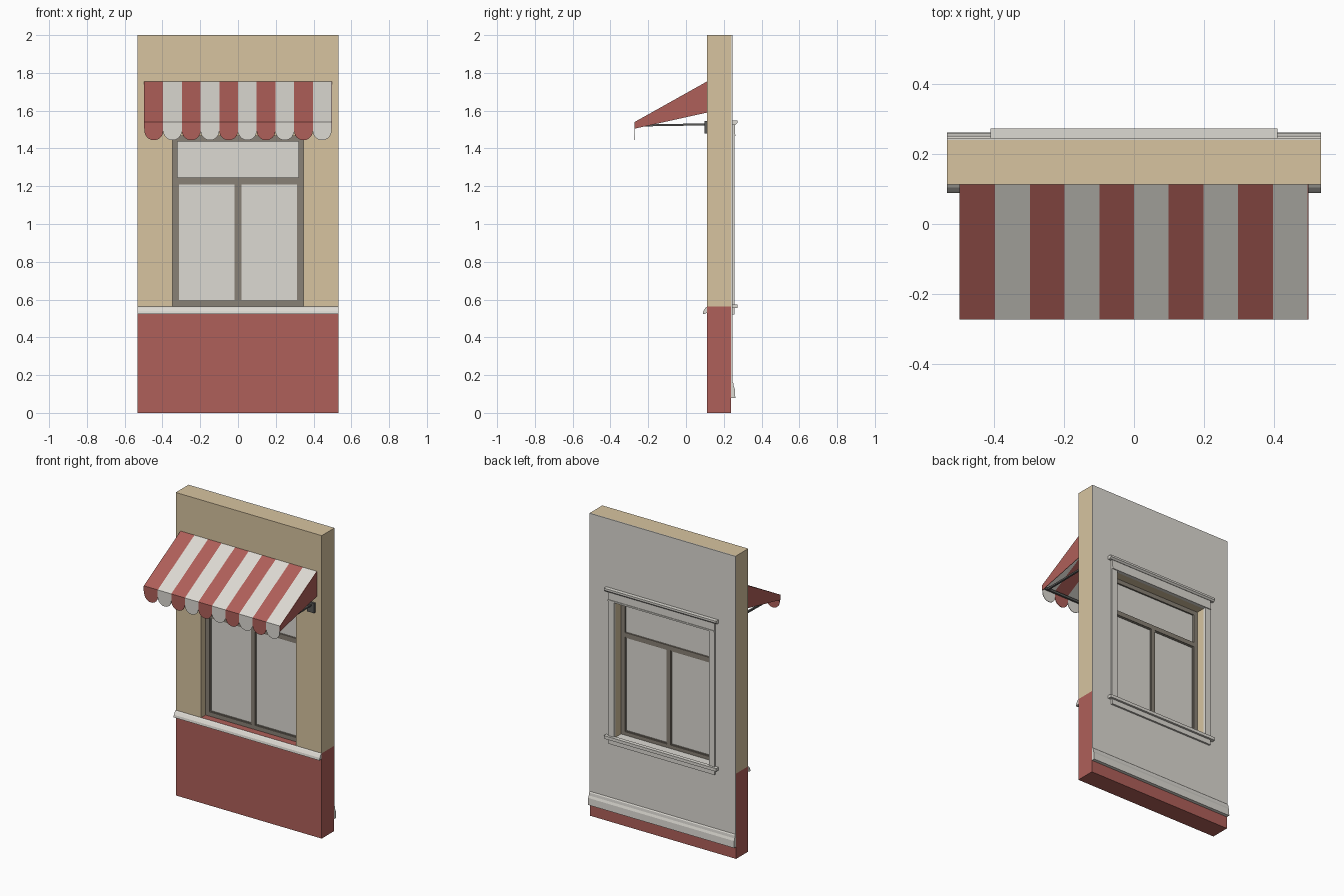
import bpy
import bmesh
from math import sin, cos, pi

cube = bpy.data.objects.get("Cube")
if cube:
    bpy.data.objects.remove(cube, do_unlink=True)


def material(name, rgb):
    m = bpy.data.materials.new(name)
    m.use_nodes = True
    m.diffuse_color = (*rgb, 1)
    m.node_tree.nodes["Principled BSDF"].inputs["Base Color"].default_value = (*rgb, 1)
    return m


RED = material("brick red", (0.43, 0.115, 0.1))
TAN = material("tan stucco", (0.68, 0.55, 0.35))
WHITE = material("warm white", (0.72, 0.70, 0.65))
TAUPE = material("taupe frame", (0.25, 0.22, 0.18))
METAL = material("dark metal", (0.1, 0.1, 0.095))


def prism(name, profile, lo, hi, mat, axis="y"):
    """Extrude a profile: (x, z) points along y, or (y, z) points along x."""
    bm = bmesh.new()
    place = (lambda p, t: (p[0], t, p[1])) if axis == "y" else (lambda p, t: (t, p[0], p[1]))
    a = [bm.verts.new(place(p, lo)) for p in profile]
    b = [bm.verts.new(place(p, hi)) for p in profile]
    bm.faces.new(a)
    bm.faces.new(b[::-1])
    for i in range(len(a)):
        j = (i + 1) % len(a)
        bm.faces.new((a[i], b[i], b[j], a[j]))
    return finish(name, bm, mat)


def finish(name, bm, mat):
    bmesh.ops.recalc_face_normals(bm, faces=bm.faces)
    me = bpy.data.meshes.new(name)
    bm.to_mesh(me)
    bm.free()
    me.materials.append(mat)
    ob = bpy.data.objects.new(name, me)
    bpy.context.collection.objects.link(ob)
    return ob


def rect(x0, x1, z0, z1):
    return [(x0, z0), (x1, z0), (x1, z1), (x0, z1)]


def box(name, x0, x1, y0, y1, z0, z1, mat):
    return prism(name, rect(x0, x1, z0, z1), y0, y1, mat)


def ring(name, outer, inner, y0, y1, mat):
    """Rectangular slab with a rectangular hole."""
    bm = bmesh.new()
    loops = [[bm.verts.new((x, y, z)) for x, z in rect(*r)]
             for r, y in ((outer, y0), (inner, y0), (inner, y1), (outer, y1))]
    for k in range(4):
        p, q = loops[k], loops[(k + 1) % 4]
        for i in range(4):
            j = (i + 1) % 4
            bm.faces.new((p[i], p[j], q[j], q[i]))
    return finish(name, bm, mat)


W = 0.533                      # half width of wall
FRONT, BACK, INNER = 0.112, 0.239, 0.246
OX, OZ0, OZ1 = 0.347, 0.563, 1.465   # window opening

# Wall: red base, tan upper part around the opening, plaster lining
box("wall_base", -W, W, FRONT, BACK, 0, OZ0, RED)
prism("wall_upper", [(-W, OZ0), (-OX, OZ0), (-OX, OZ1), (OX, OZ1),
                     (OX, OZ0), (W, OZ0), (W, 2), (-W, 2)], FRONT, BACK, TAN)
ring("inner_plaster", (-W, W, 0.08, 2), (-OX, OX, OZ0, OZ1), BACK, INNER, WHITE)

# Mouldings running the full width
prism("outer_ledge", [(FRONT, OZ0), (0.104, 0.557), (0.092, 0.54), (0.089, 0.524),
                      (0.1, 0.524), (FRONT, 0.53)], -W, W, WHITE, "x")
prism("baseboard", [(INNER, 0.08), (0.261, 0.08), (0.259, 0.125), (0.253, 0.14),
                    (0.251, 0.158), (INNER, 0.165)], -W, W, WHITE, "x")

# Window frame, bars and panes
T = 0.028
F0, F1 = 0.158, 0.182
ring("window_frame", (-OX, OX, OZ0, OZ1), (-OX + T, OX - T, OZ0 + T, OZ1 - T), F0, F1, TAUPE)
box("transom_bar", -OX + T, OX - T, F0, F1, 1.215, 1.245, TAUPE)
box("mullion", -0.013, 0.013, F0, F1, OZ0 + T, 1.215, TAUPE)
box("window_panes", -OX + T, OX - T, 0.168, 0.172, OZ0 + T, OZ1 - T, WHITE)
for side, x0, x1 in (("right", -OX + T, -0.013), ("left", 0.013, OX - T)):
    ring(side + "_sash", (x0, x1, OZ0 + T, 1.215), (x0 + 0.006, x1 - 0.006, OZ0 + T + 0.006, 1.209),
         F0 + 0.005, F1 - 0.005, TAUPE)

# Interior casing
CX = 0.388
for side, s in (("right", -1), ("left", 1)):
    a, b = sorted((s * OX, s * CX))
    box(side + "_casing", a, b, INNER, 0.257, 0.575, OZ1, WHITE)
box("casing_head", -CX, CX, INNER, 0.259, OZ1, 1.53, WHITE)
box("casing_bead", -CX, CX, INNER, 0.263, OZ1, 1.475, WHITE)
prism("casing_crown", [(INNER, 1.525), (0.262, 1.525), (0.272, 1.535), (0.272, 1.548),
                       (INNER, 1.548)], -0.41, 0.41, WHITE, "x")
box("inner_sill", -0.41, 0.41, INNER, 0.272, 0.555, 0.575, WHITE)
box("inner_sill_tread", -OX, OX, F1, INNER, OZ0, 0.568, WHITE)
box("sill_apron", -CX, CX, INNER, 0.258, 0.522, 0.555, WHITE)

# Awning: striped canopy with a scalloped valance
AW, N = 0.495, 10
STEP = 2 * AW / N
TOP, LIP, EDGE = 1.755, 1.54, -0.272
for i in range(N):
    x0 = -AW + i * STEP
    mat = RED if i % 2 == 0 else WHITE
    prism(f"canopy_stripe_{i + 1}", [(FRONT, TOP), (EDGE, LIP), (EDGE, LIP - 0.004),
                                     (FRONT, TOP - 0.004)], x0, x0 + STEP, mat, "x")
    r = STEP / 2
    arc = [(x0 + r - r * cos(pi * k / 12), 1.493 - r * sin(pi * k / 12)) for k in range(13)]
    prism(f"valance_scallop_{i + 1}", [(x0, LIP)] + arc + [(x0 + STEP, LIP)],
          EDGE, EDGE + 0.003, mat)

# Awning cheeks, arms and brackets, mirrored
for side, s in (("right", -1), ("left", 1)):
    a, b = sorted((s * AW, s * (AW + 0.003)))
    prism(side + "_awning_cheek", [(FRONT, TOP), (EDGE, LIP), (EDGE, 1.505), (FRONT, 1.59)],
          a, b, RED, "x")
    a, b = sorted((s * 0.455, s * 0.467))
    prism(side + "_awning_arm", [(0.1, 1.532), (0.1, 1.522), (EDGE + 0.004, 1.516),
                                 (EDGE + 0.004, 1.528)], a, b, METAL, "x")
    a, b = sorted((s * 0.435, s * 0.487))
    box(side + "_arm_bracket", a, b, 0.098, FRONT, 1.48, 1.545, METAL)
box("awning_front_bar", -AW, AW, EDGE + 0.004, EDGE + 0.016, 1.515, 1.53, METAL)
